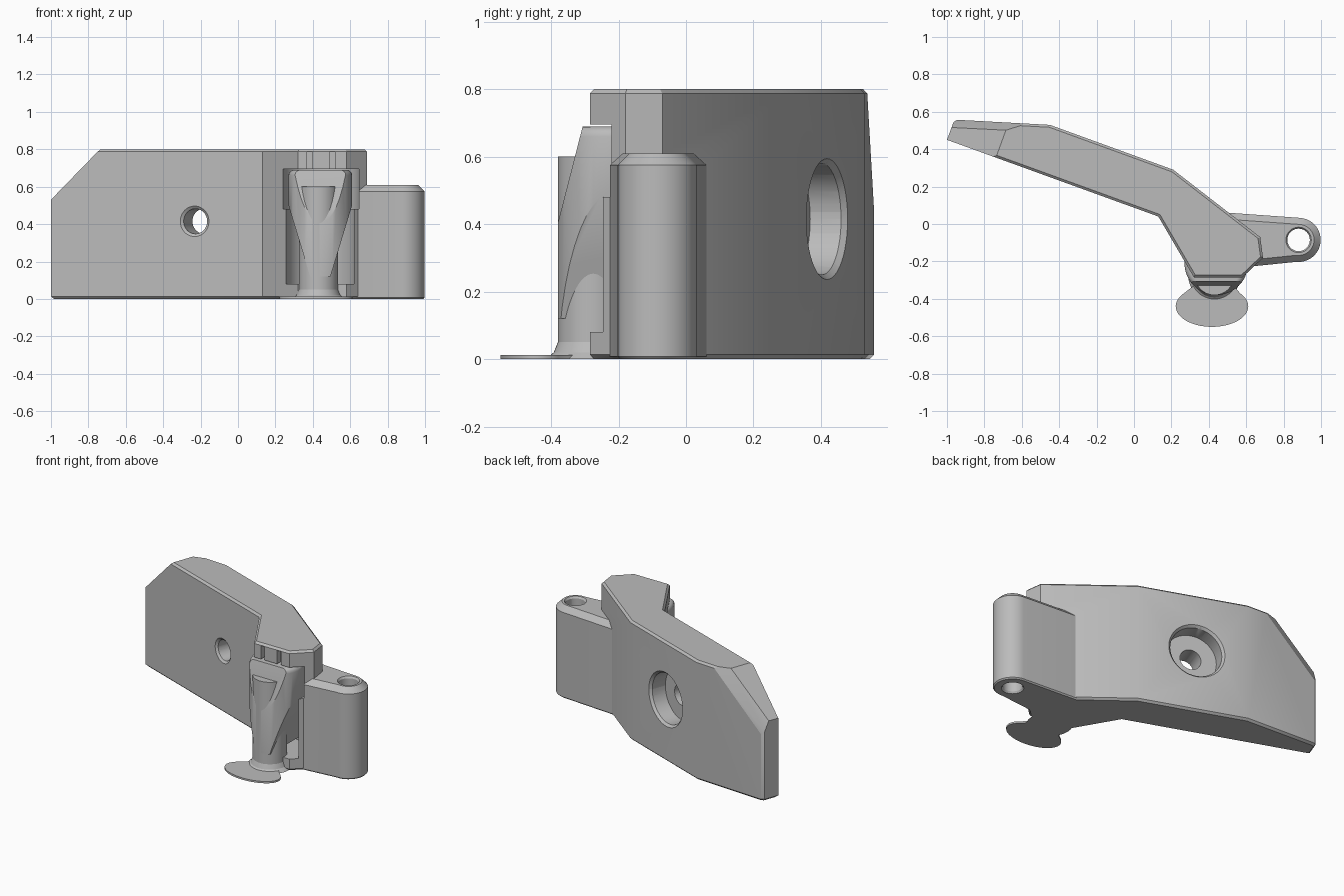
import bpy, bmesh
from math import sin, cos, radians, pi
from mathutils import Vector

if "Cube" in bpy.data.objects:
    bpy.data.objects.remove(bpy.data.objects["Cube"], do_unlink=True)

grey = bpy.data.materials.new("plain grey")
grey.use_nodes = True
grey.diffuse_color = (0.5, 0.5, 0.5, 1)
for node in grey.node_tree.nodes:
    if node.type == 'BSDF_PRINCIPLED':
        node.inputs["Base Color"].default_value = (0.5, 0.5, 0.5, 1)


def finish(name, bm):
    bmesh.ops.recalc_face_normals(bm, faces=bm.faces)
    mesh = bpy.data.meshes.new(name)
    bm.to_mesh(mesh)
    bm.free()
    mesh.materials.append(grey)
    obj = bpy.data.objects.new(name, mesh)
    bpy.context.collection.objects.link(obj)
    return obj


def prism(name, outline, z0, z1, top=0, bottom=0, segments=1):
    """Upright prism with optional bevels around its top and bottom rims."""
    bm = bmesh.new()
    base = bm.faces.new([bm.verts.new((x, y, z0)) for x, y in outline])
    new = bmesh.ops.extrude_face_region(bm, geom=[base])["geom"]
    verts = [v for v in new if isinstance(v, bmesh.types.BMVert)]
    bmesh.ops.translate(bm, verts=verts, vec=(0, 0, z1 - z0))
    bmesh.ops.recalc_face_normals(bm, faces=bm.faces)
    for z, size in ((z0, bottom), (z1, top)):
        if size:
            rim = [e for e in bm.edges if all(abs(v.co.z - z) < 1e-5 for v in e.verts)]
            bmesh.ops.bevel(bm, geom=rim, offset=size, segments=segments,
                            profile=0.5, affect='EDGES')
    return finish(name, bm)


def rod(name, start, end, r0, r1=None):
    """Round rod or cone between two points."""
    start, end = Vector(start), Vector(end)
    bm = bmesh.new()
    bmesh.ops.create_cone(bm, cap_ends=True, segments=48, radius1=r0,
                          radius2=r0 if r1 is None else r1, depth=(end - start).length)
    obj = finish(name, bm)
    turn = (end - start).to_track_quat('Z', 'Y').to_matrix().to_4x4()
    turn.translation = (start + end) / 2
    obj.data.transform(turn)
    return obj


def box(name, low, high):
    (x0, y0, z0), (x1, y1, z1) = low, high
    return prism(name, [(x0, y0), (x1, y0), (x1, y1), (x0, y1)], z0, z1)


def slice_off(obj, point, normal):
    """Remove everything on the normal side of a plane and close the cut."""
    bm = bmesh.new()
    bm.from_mesh(obj.data)
    bmesh.ops.bisect_plane(bm, geom=bm.verts[:] + bm.edges[:] + bm.faces[:],
                           plane_co=point, plane_no=normal, clear_outer=True)
    bmesh.ops.holes_fill(bm, edges=[e for e in bm.edges if e.is_boundary], sides=0)
    bmesh.ops.recalc_face_normals(bm, faces=bm.faces)
    bm.to_mesh(obj.data)
    bm.free()


def combine(obj, other, operation='DIFFERENCE'):
    other.hide_render = True
    mod = obj.modifiers.new("cut", 'BOOLEAN')
    mod.operation, mod.object, mod.solver = operation, other, 'EXACT'
    bpy.context.view_layer.objects.active = obj
    bpy.ops.object.modifier_apply(modifier=mod.name)
    bpy.data.objects.remove(other, do_unlink=True)


def arc(cx, cy, rx, ry, a0, a1, steps):
    angles = [radians(a0 + (a1 - a0) * i / steps) for i in range(steps + 1)]
    return [(cx + rx * cos(a), cy + ry * sin(a)) for a in angles]


# Bent main body with a sloping far end
body = prism("main_body", [
    (-1, 0.45), (0.13, 0.04), (0.32, -0.285), (0.58, -0.285), (0.69, -0.18),
    (0.675, -0.07), (0.21, 0.29), (-0.45, 0.53), (-0.945, 0.557),
    (-0.965, 0.545)], 0, 0.8, 0.013, 0.013)
across = Vector((sin(radians(20)), cos(radians(20)), 0))
slice_off(body, (-0.74, 0.35, 0.8), (-0.254, 0.092, 0.279))
corner = Vector((-0.69, 0.5, 0.8))
slice_off(body, corner, Vector((0.08, 0.025, 0)).cross(Vector((-0.29, 0.015, -0.27))))

# Hinge arm with a rounded end
hinge = (0.88, -0.085)
arm = prism("hinge_arm", [(0.48, 0.062), (0.5, -0.24)]
            + arc(*hinge, 0.118, 0.118, -96, 85, 24), 0, 0.61, 0.035, 0.008)
combine(body, arm, 'UNION')
combine(body, rod("hinge_hole", (*hinge, -0.1), (*hinge, 0.7), 0.06))
for z, inside in ((0, 0.012), (0.61, 0.598)):
    outer = 2 * z - inside
    combine(body, rod("hinge_countersink", (*hinge, outer), (*hinge, inside), 0.076, 0.06))

# Bolt hole with a wide counterbore at the back
front = Vector((-0.232, 0.171, 0.415))
for t0, t1, r0, r1 in ((-0.1, 0.25, 0.067, 0.067), (-0.012, 0.012, 0.097, 0.067),
                       (0.15, 0.32, 0.165, 0.165), (0.245, 0.275, 0.163, 0.19)):
    combine(body, rod("bolt_cutter", front + across * t0, front + across * t1, r0, r1))

# Stepped round pocket for the lever, open to the front
px, py = 0.44, -0.21
combine(body, rod("lower_pocket", (px, py, 0.08), (px, py, 0.6), 0.185))
combine(body, rod("upper_pocket", (px, py, 0.48), (px, py, 0.695), 0.208))
combine(body, box("pocket_mouth", (px - 0.18, -0.4, 0.08), (px + 0.18, -0.255, 0.5)))

# Small grooves in the lip above the lever
for x in (0.37, 0.49):
    combine(body, box("lip_groove", (x, -0.32, 0.65), (x + 0.028, -0.25, 0.785)))

# Lever: round head tapering into a slim shaft
head = prism("lever_head", arc(px, py, 0.17, 0.17, 0, 352.5, 47), 0.12, 0.69,
             top=0.03, segments=4)
slice_off(head, (px, -0.35, 0.52), (0, -0.37, -0.095 * -1))
for side in (-1, 1):
    slice_off(head, (px + side * 0.17, py, 0.5), (side * 0.23, 0, -0.07))
shaft = rod("lever_shaft", (0.43, -0.275, 0), (0.43, -0.275, 0.6), 0.105)
flares = [rod("shaft_flare", (0.43, -0.275, z0), (0.43, -0.275, z1), r0, r1)
          for z0, z1, r0, r1 in ((0, 0.02, 0.14, 0.117), (0.02, 0.05, 0.117, 0.105))]

# Flat thumb tab at the foot of the lever
tab = prism("thumb_tab", arc(0.417, -0.44, 0.194, 0.11, 140, 400, 40)
            + [(0.535, -0.33), (0.53, -0.25), (0.325, -0.25), (0.32, -0.33)], 0, 0.012)

# Smooth rounded surfaces while keeping hard edges
bpy.ops.object.select_all(action='DESELECT')
for obj in [body, head, shaft, tab] + flares:
    obj.select_set(True)
bpy.context.view_layer.objects.active = body
bpy.ops.object.shade_smooth_by_angle(angle=radians(28))
